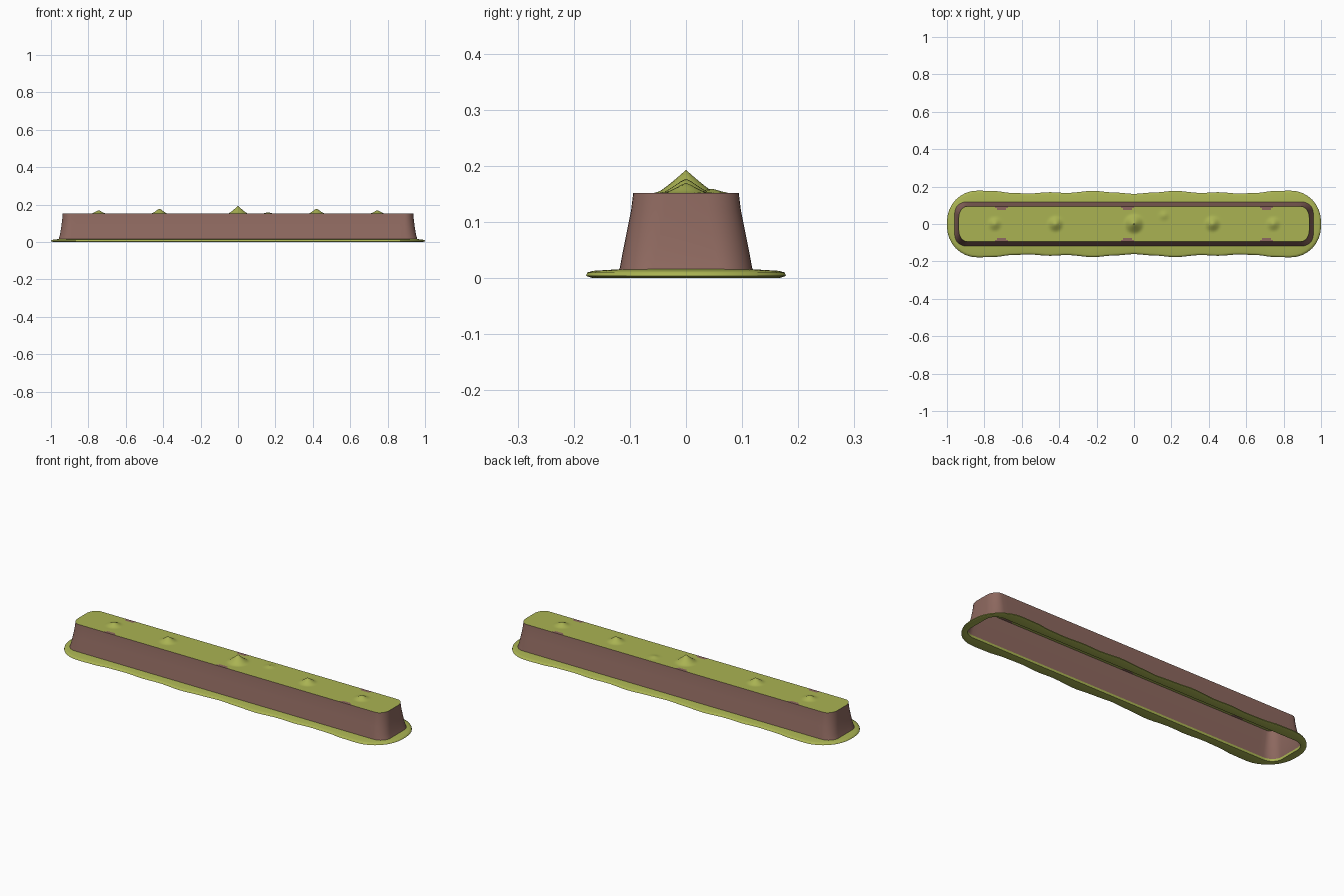
import bpy, bmesh, math

if "Cube" in bpy.data.objects:
    bpy.data.objects.remove(bpy.data.objects["Cube"])

def material(name, rgb):
    m = bpy.data.materials.new(name)
    m.diffuse_color = (*rgb, 1)
    m.use_nodes = True
    m.node_tree.nodes["Principled BSDF"].inputs["Base Color"].default_value = m.diffuse_color
    return m

GREEN = material("moss green", (0.40, 0.45, 0.085))
BROWN = material("earth brown", (0.27, 0.14, 0.115))

def finish(name, bm, mats, angle=40):
    mesh = bpy.data.meshes.new(name)
    bm.to_mesh(mesh)
    bm.free()
    ob = bpy.data.objects.new(name, mesh)
    bpy.context.collection.objects.link(ob)
    for m in mats:
        mesh.materials.append(m)
    bpy.ops.object.select_all(action='DESELECT')
    ob.select_set(True)
    bpy.context.view_layer.objects.active = ob
    bpy.ops.object.shade_smooth_by_angle(angle=math.radians(angle))
    return ob

def outline(hx, hy, rx, ry, n_arc=8, n_side=64):
    """Rounded rectangle, counter-clockwise, same point count for any size."""
    pts = []
    for k, (sx, sy) in enumerate([(1, 1), (-1, 1), (-1, -1), (1, -1)]):
        for i in range(n_arc + 1):
            a = math.pi / 2 * (k + i / n_arc)
            pts.append((sx * (hx - rx) + rx * math.cos(a), sy * (hy - ry) + ry * math.sin(a)))
        if k in (0, 2):  # long sides run along x
            for i in range(1, n_side):
                pts.append((sx * (hx - rx) * (1 - 2 * i / n_side), sy * hy))
    return pts

def loft(bm, rings, closed=False):
    loops = [[bm.verts.new(p) for p in r] for r in rings]
    n = len(loops[0])
    pairs = list(zip(loops, loops[1:])) + ([(loops[-1], loops[0])] if closed else [])
    for a, b in pairs:
        for i in range(n):
            j = (i + 1) % n
            bm.faces.new((a[i], a[j], b[j], b[i]))

# Earth wall: open-bottomed tapered shell (z, half length, half width)
TOP_X, TOP_Y, TOP_RX, TOP_RY, TOP_Z = 0.937, 0.094, 0.045, 0.06, 0.152
profile = [(0.003, 0.963, 0.121), (0.018, 0.958, 0.118), (0.04, 0.952, 0.114),
           (0.08, 0.945, 0.106), (0.12, 0.940, 0.098), (TOP_Z, TOP_X, TOP_Y)]
bm = bmesh.new()
loft(bm, [[(x, y, z) for x, y in outline(hx, hy, TOP_RX + 0.02 * (1 - z / TOP_Z), TOP_RY)]
          for z, hx, hy in profile])
finish("earth_wall", bm, [BROWN])

# Moss skirt: thin wavy flange round the foot
WAVE = [(0, 0.161), (0.1, 0.168), (0.22, 0.177), (0.36, 0.166), (0.45, 0.170),
        (0.56, 0.163), (0.66, 0.166), (0.74, 0.176), (0.82, 0.178), (1.01, 0.178)]

def wave(x):
    x = abs(x)
    for (x0, y0), (x1, y1) in zip(WAVE, WAVE[1:]):
        if x <= x1:
            t = (x - x0) / (x1 - x0)
            return y0 + (y1 - y0) * t * t * (3 - 2 * t)
    return WAVE[-1][1]

def skirt_ring(inset, z):
    return [(x * (1 - inset), y * (wave(x) - inset) / 0.178, z)
            for x, y in outline(1.0, 0.178, 0.16, 0.165)]

inner = outline(0.958, 0.117, 0.065, 0.06)
bm = bmesh.new()
loft(bm, [[(x, y, 0.003) for x, y in inner], skirt_ring(0.012, 0.0), skirt_ring(0.0, 0.004),
          skirt_ring(0.002, 0.010), skirt_ring(0.012, 0.013),
          [(x, y, 0.016) for x, y in inner]], closed=True)
bmesh.ops.recalc_face_normals(bm, faces=bm.faces)
finish("moss_skirt", bm, [GREEN], 60)

# Moss top: grid with small peaked tufts (x, y, height, radius)
TUFTS = [(0, 0, 0.041, 0.052), (0.16, 0.045, 0.008, 0.03)]
for s in (-1, 1):
    TUFTS += [(s * 0.42, 0, 0.028, 0.042), (s * 0.745, 0, 0.019, 0.038)]

def height(x, y):
    h = 0
    for tx, ty, th, tr in TUFTS:
        d = math.hypot(x - tx, y - ty) / tr
        if d < 1:
            h = max(h, th * (1 - d) ** 1.15)
    return TOP_Z + h

def half_width(x):
    d = max(0, abs(x) - (TOP_X - TOP_RX)) / TOP_RX
    return TOP_Y - TOP_RY + TOP_RY * math.sqrt(max(0, 1 - d * d))

xs = [0.892 * i / 90 for i in range(-90, 91)]
ends = [TOP_X - TOP_RX + TOP_RX * math.sin(math.pi / 2 * i / 8) for i in range(1, 9)]
xs = [-e for e in reversed(ends)] + xs + ends
ROWS = 20
bm = bmesh.new()
cols = []
for x in xs:
    col = []
    for j in range(ROWS + 1):
        y = half_width(x) * (2 * j / ROWS - 1)
        col.append(bm.verts.new((x, y, height(x, y))))
    cols.append(col)
for a, b in zip(cols, cols[1:]):
    for j in range(ROWS):
        f = bm.faces.new((a[j], b[j], b[j + 1], a[j + 1]))
        c = f.calc_center_median()
        # bare earth patches along the rim
        if any(math.hypot((c.x - px) / 0.032, (abs(c.y) - 0.094) / 0.022) < 1
               for px in (-0.71, -0.035, 0.71)):
            f.material_index = 1
finish("moss_top", bm, [GREEN, BROWN], 50)
